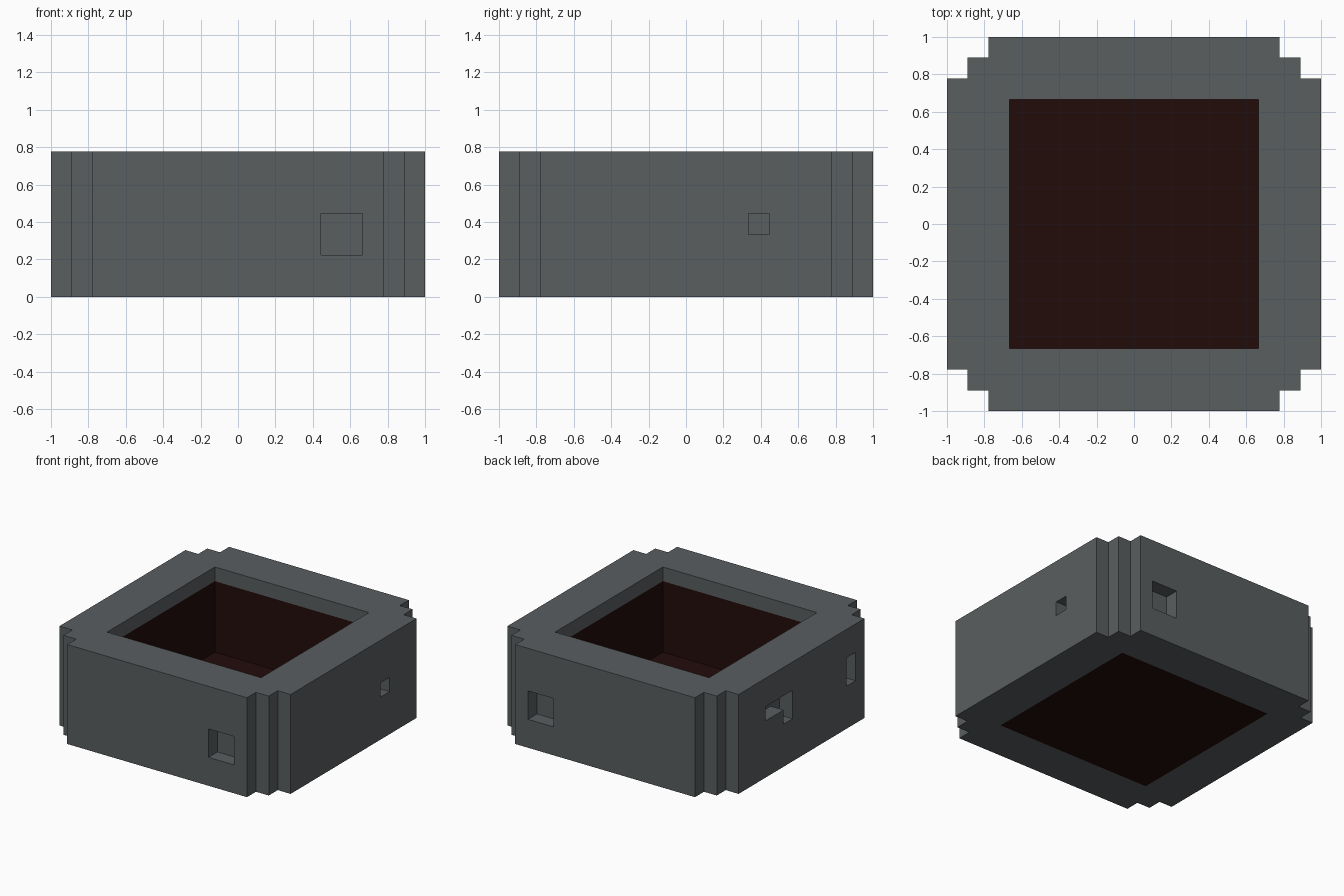
import bpy
import bmesh
from mathutils import Vector

U = 1 / 9            # one block of the design grid
LIP = 0.005          # thickness of the tray wall let into the frame

if "Cube" in bpy.data.objects:
    bpy.data.objects.remove(bpy.data.objects["Cube"], do_unlink=True)


def material(name, color):
    mat = bpy.data.materials.new(name)
    mat.use_nodes = True
    mat.diffuse_color = color
    mat.node_tree.nodes["Principled BSDF"].inputs["Base Color"].default_value = color
    return mat


def add_object(name, bm, mat):
    bmesh.ops.recalc_face_normals(bm, faces=bm.faces)
    mesh = bpy.data.meshes.new(name)
    bm.to_mesh(mesh)
    bm.free()
    mesh.materials.append(mat)
    obj = bpy.data.objects.new(name, mesh)
    bpy.context.collection.objects.link(obj)
    return obj


def box(name, low, high, mat):
    """Box between two corners given in blocks."""
    low, high = Vector(low) * U, Vector(high) * U
    bm = bmesh.new()
    bmesh.ops.create_cube(bm, size=1)
    for v in bm.verts:
        v.co = Vector([high[i] if v.co[i] > 0 else low[i] for i in range(3)])
    return add_object(name, bm, mat)


def carve(target, low, high):
    cutter = box("cutter", low, high, target.data.materials[0])
    cutter.hide_render = True
    mod = target.modifiers.new("carve", "BOOLEAN")
    mod.operation = "DIFFERENCE"
    mod.solver = "EXACT"
    mod.object = cutter
    bpy.context.view_layer.objects.active = target
    bpy.ops.object.modifier_apply(modifier=mod.name)
    bpy.data.objects.remove(cutter, do_unlink=True)


stone = material("slate grey", (0.102, 0.112, 0.117, 1))
dark = material("dark maroon", (0.016, 0.0037, 0.0033, 1))

# Outer frame: square outline with stepped corners, extruded upwards
corner = [(9, 7), (8, 7), (8, 8), (7, 8), (7, 9)]
outline = []
for turn in range(4):
    outline += corner
    corner = [(-y, x) for x, y in corner]
bm = bmesh.new()
base = bm.faces.new([bm.verts.new((x * U, y * U, 0)) for x, y in outline])
top = bmesh.ops.extrude_face_region(bm, geom=[base])["geom"]
bmesh.ops.translate(bm, vec=(0, 0, 7 * U),
                    verts=[v for v in top if isinstance(v, bmesh.types.BMVert)])
frame = add_object("frame", bm, stone)

# Central well: narrow at the rim, a touch wider below to seat the tray
seat = 6 + LIP / U
carve(frame, (-6, -6, 5), (6, 6, 8))
carve(frame, (-seat, -seat, -1), (seat, seat, 6))

# Square recesses in the outer walls, one block deep
carve(frame, (4, -10, 2), (6, -8, 4))      # front
carve(frame, (4, 8, 2), (6, 10, 4))        # back
carve(frame, (8, 3, 3), (10, 4, 4))        # left
carve(frame, (-10, 1, 4), (-8, 4, 5))      # right, angled slot
carve(frame, (-10, 1, 3), (-8, 2, 5))
carve(frame, (-10, -6, 3), (-8, -5, 5))    # right, tall slot

# Dark tray lining the well
tray = box("tray", (-seat, -seat, 0), (seat, seat, 6), dark)
carve(tray, (-6, -6, 1), (6, 6, 7))
